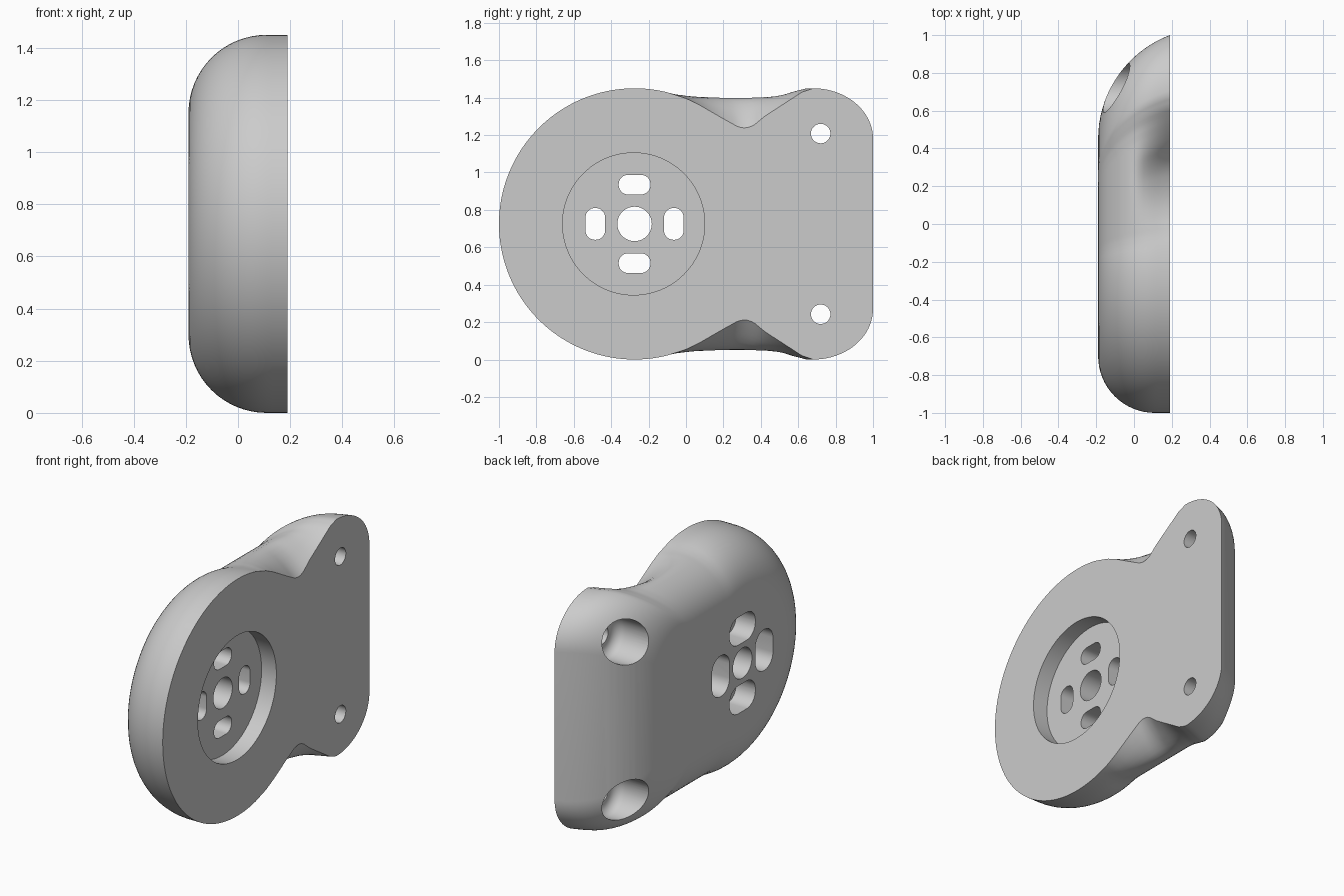
import bpy
import bmesh
from math import sin, cos, pi, sqrt

cube = bpy.data.objects.get("Cube")
if cube:
    bpy.data.objects.remove(cube)

HUB_Y, MID_Z, R = -0.275, 0.725, 0.725
BACK, FACE, FILLET = -0.19, 0.19, 0.3
END_R = 0.588

grey = bpy.data.materials.new("plain_grey")
grey.use_nodes = True
grey.diffuse_color = (0.6, 0.6, 0.6, 1)
grey.node_tree.nodes["Principled BSDF"].inputs["Base Color"].default_value = (0.6, 0.6, 0.6, 1)


def loft(name, rings):
    """Skin a stack of closed rings and cap both ends."""
    bm = bmesh.new()
    rows = [[bm.verts.new(p) for p in ring] for ring in rings]
    n = len(rows[0])
    for a, b in zip(rows, rows[1:]):
        for i in range(n):
            j = (i + 1) % n
            bm.faces.new((a[i], a[j], b[j], b[i]))
    bm.faces.new(rows[0])
    bm.faces.new(rows[-1])
    bmesh.ops.recalc_face_normals(bm, faces=bm.faces)
    mesh = bpy.data.meshes.new(name)
    bm.to_mesh(mesh)
    bm.free()
    obj = bpy.data.objects.new(name, mesh)
    bpy.context.collection.objects.link(obj)
    mesh.materials.append(grey)
    return obj


def interp(table, y):
    for (y0, h0), (y1, h1) in zip(table, table[1:]):
        if y <= y1:
            return h0 + (h1 - h0) * (y - y0) / (y1 - y0)
    return table[-1][1]


# Half-heights along the neck: at its ridge and where it meets the flat face
RIDGE = [(-0.1, 0.7036), (-0.05, 0.697), (0.5, 0.695), (0.57, 0.70), (0.62, 0.712), (0.68, 0.725)]
SCOOPED = [(-0.1, 0.7036), (0.0, 0.671), (0.07, 0.637), (0.2, 0.562), (0.28, 0.518), (0.32, 0.512),
           (0.36, 0.525), (0.42, 0.575), (0.57, 0.672), (0.62, 0.705), (0.68, 0.725)]

# Upper outline as (y, ridge height, face height): round hub, neck, then corner lobe
outline = []
for i in range(49):
    a = pi - (pi - 1.327) * i / 48
    h = R * sin(a)
    outline.append((HUB_Y + R * cos(a), h, h))
for i in range(1, 40):
    y = -0.1 + 0.78 * i / 40
    outline.append((y, interp(RIDGE, y), interp(SCOOPED, y)))
for i in range(21):
    a = pi / 2 * (1 - i / 20)
    h = 0.455 + 0.27 * sin(a)
    outline.append((0.68 + 0.32 * cos(a), h, h))


def body_ring(x, inset):
    shrink = (R - inset) / R
    across = x - BACK - END_R
    end_y = 0.45 + sqrt(max(0, END_R ** 2 - across ** 2))
    stretch = (end_y - HUB_Y) / (1 - HUB_Y)
    scoop = max(0, x / FACE) ** 1.3
    half = []
    for y, ridge, face in outline:
        k = shrink if y < HUB_Y else stretch
        half.append((HUB_Y + (y - HUB_Y) * k, ridge * shrink - (ridge - face) * scoop))
    upper = [(x, y, MID_Z + h) for y, h in half]
    lower = [(x, y, MID_Z - h) for y, h in half[:0:-1]]
    return upper + lower


rings = []
for i in range(17):
    a = pi / 2 * i / 16
    rings.append(body_ring(BACK + FILLET * (1 - cos(a)), FILLET * (1 - sin(a))))
rings += [body_ring(x, 0) for x in (0.13, 0.15, 0.17, FACE)]
body = loft("mount_body", rings)


def circle(y, z, r, n=64):
    return [(y + r * cos(2 * pi * i / n), z + r * sin(2 * pi * i / n)) for i in range(n)]


def rounded_slot(y, z, wide, high):
    """Rounded rectangle outline in the y-z plane."""
    r = min(wide, high) * 0.48
    pts = []
    for q, (sy, sz) in enumerate(((1, 1), (-1, 1), (-1, -1), (1, -1))):
        for i in range(9):
            a = pi / 2 * (q + i / 8)
            pts.append((y + sy * (wide / 2 - r) + r * cos(a), z + sz * (high / 2 - r) + r * sin(a)))
    return pts


def cut_rings(stack):
    """Subtract a lofted cutter from the body."""
    tool = loft("cutter", stack)
    tool.hide_render = True
    mod = body.modifiers.new("hole", 'BOOLEAN')
    mod.operation = 'DIFFERENCE'
    mod.solver = 'EXACT'
    mod.object = tool
    bpy.context.view_layer.objects.active = body
    bpy.ops.object.modifier_apply(modifier=mod.name)
    bpy.data.objects.remove(tool)


def cut(shape, x0, x1):
    """Cut a straight-sided hole running along x."""
    cut_rings([[(x, y, z) for y, z in shape] for x in (x0, x1)])


# Hub recess and central bore
cut(circle(HUB_Y - 0.005, MID_Z, 0.38, 96), 0.09, 0.4)
cut(circle(HUB_Y, MID_Z, 0.092), -0.4, 0.4)

# Four slots around the bore, wider at the back
for dy, dz in ((1, 0), (-1, 0), (0, 1), (0, -1)):
    y, z = HUB_Y + 0.21 * dy, MID_Z + 0.21 * dz
    for wide, long, x1 in ((0.105, 0.17, 0.4), (0.17, 0.25, -0.06)):
        size = (wide, long) if dy else (long, wide)
        cut(rounded_slot(y, z, *size), -0.4, x1)

# Bolt holes with round-bottomed head pockets in the back
for side in (-1, 1):
    y, z = 0.72, MID_Z + side * 0.483
    cut(circle(y, z, 0.052, 48), -0.4, 0.4)
    pocket = [(-0.4, 0.13)]
    for i in range(7):
        a = pi / 2 * i / 6
        pocket.append((0.06 * sin(a), 0.07 + 0.06 * cos(a)))
    cut_rings([[(x, py, pz) for py, pz in circle(y, z, r, 48)] for x, r in pocket])

# Smooth shading with crisp machined edges
bpy.ops.object.select_all(action='DESELECT')
body.select_set(True)
bpy.context.view_layer.objects.active = body
bpy.ops.object.shade_smooth_by_angle(angle=0.6)
